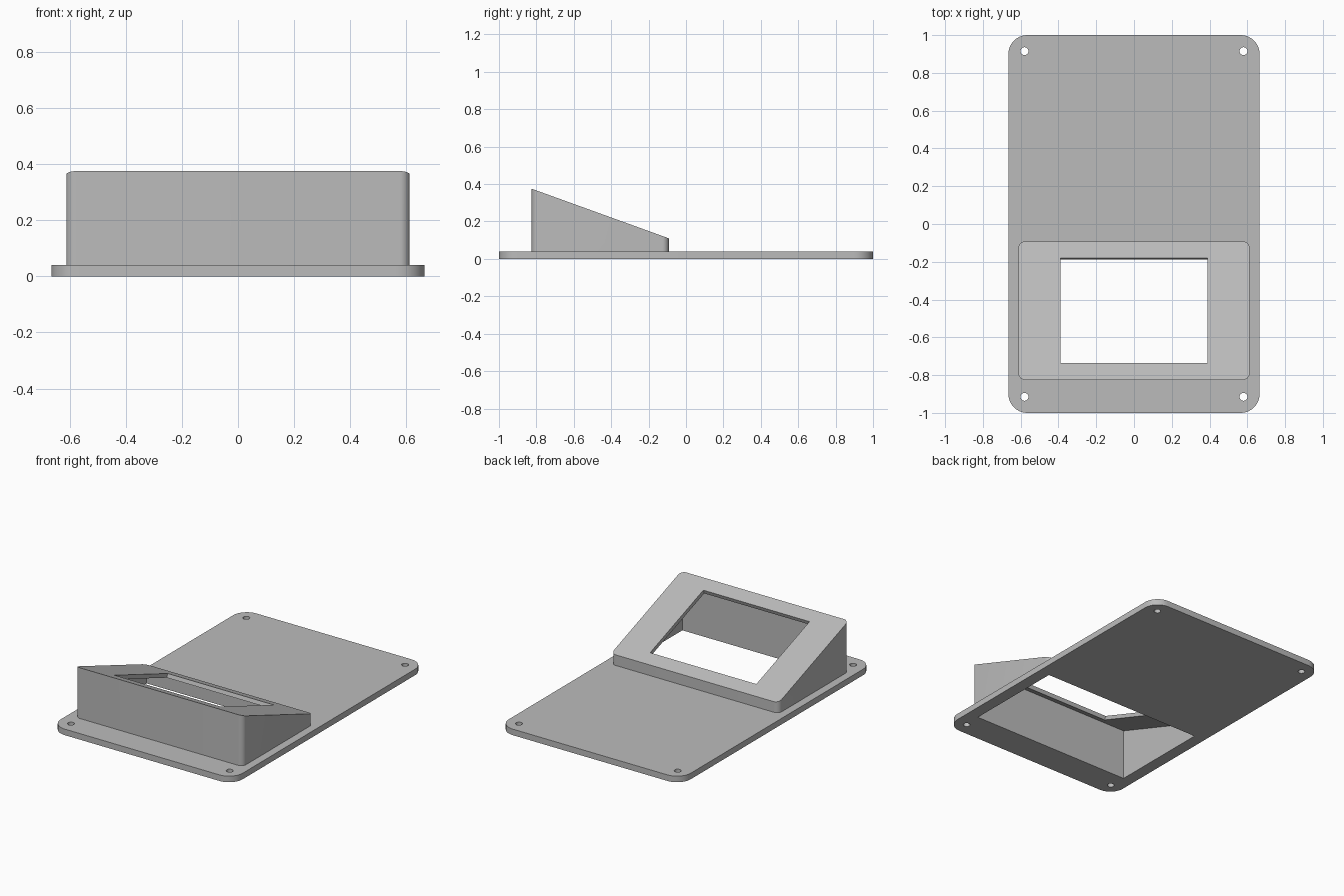
import bpy, bmesh
from math import atan2, cos, sin, pi
from mathutils import Matrix, Vector

cube = bpy.data.objects.get("Cube")
if cube:
    bpy.data.objects.remove(cube, do_unlink=True)

grey = bpy.data.materials.new("plain grey")
grey.use_nodes = True
COLOUR = (0.5, 0.5, 0.5, 1)
grey.diffuse_color = COLOUR
grey.node_tree.nodes["Principled BSDF"].inputs["Base Color"].default_value = COLOUR

# Main sizes
PLATE_TOP = 0.04
FRONT, BACK = -0.825, -0.092
HIGH, LOW = 0.375, 0.11
SLOPE = (LOW - HIGH) / (BACK - FRONT)
TILT = atan2(HIGH - LOW, BACK - FRONT)
WALL = 0.026


def roof(y):
    return HIGH + SLOPE * (y - FRONT)


def outline(x, y0, y1, r, steps=10):
    """Rounded rectangle, counter-clockwise; r = 0 gives sharp corners."""
    corners = [(x, y1), (-x, y1), (-x, y0), (x, y0)]
    if not r:
        return corners
    points = []
    for i, (cx, cy) in enumerate(corners):
        ox = cx - r if cx > 0 else cx + r
        oy = cy - r if cy == y1 else cy + r
        for k in range(steps + 1):
            a = (i + k / steps) * pi / 2
            points.append((ox + r * cos(a), oy + r * sin(a)))
    return points


def prism(name, points, bottom, top):
    """Upright prism whose top height is a function of y."""
    bm = bmesh.new()
    low = [bm.verts.new((x, y, bottom)) for x, y in points]
    high = [bm.verts.new((x, y, top(y))) for x, y in points]
    bm.faces.new(low[::-1])
    bm.faces.new(high)
    for i in range(len(points)):
        j = (i + 1) % len(points)
        bm.faces.new((low[i], low[j], high[j], high[i]))
    mesh = bpy.data.meshes.new(name)
    bm.to_mesh(mesh)
    bm.free()
    obj = bpy.data.objects.new(name, mesh)
    bpy.context.collection.objects.link(obj)
    mesh.materials.append(grey)
    return obj


def cut(obj, cutters):
    bpy.context.view_layer.objects.active = obj
    for cutter in cutters:
        mod = obj.modifiers.new("cut", "BOOLEAN")
        mod.operation = "DIFFERENCE"
        mod.solver = "EXACT"
        mod.object = cutter
        bpy.ops.object.modifier_apply(modifier=mod.name)


# Solid parts
plate = prism("base_plate", outline(0.665, -1, 1, 0.1), 0, lambda y: PLATE_TOP)
hood = prism("sloped_housing", outline(0.612, FRONT, BACK, 0.035), PLATE_TOP, roof)

# Cavity open at the bottom, with an even roof thickness
cavity = prism("cavity_cutter", outline(0.612 - WALL, FRONT + WALL, BACK - WALL, 0),
               -0.1, lambda y: roof(y) - WALL / cos(TILT))

# Window cut square to the slope
y0, y1 = -0.735, -0.18
half = (y1 - y0) / 2 / cos(TILT)
window = prism("window_cutter", outline(0.388, -half, half, 0), -0.06, lambda y: 0.06)
middle = (y0 + y1) / 2
window.data.transform(Matrix.Translation(Vector((0, middle, roof(middle))))
                      @ Matrix.Rotation(-TILT, 4, "X"))

# Screw holes in the plate corners
holes = []
for sx in (-1, 1):
    for sy in (-1, 1):
        hole = prism("hole_cutter", outline(0.021, -0.021, 0.021, 0.0209, 6),
                     -0.1, lambda y: 0.1)
        hole.data.transform(Matrix.Translation((sx * 0.58, sy * 0.915, 0)))
        holes.append(hole)

bpy.context.view_layer.update()
cut(plate, [cavity] + holes)
cut(hood, [cavity, window])
for cutter in [cavity, window] + holes:
    bpy.data.objects.remove(cutter, do_unlink=True)

# Smooth corners, crisp edges
bpy.ops.object.select_all(action="DESELECT")
for obj in (plate, hood):
    obj.select_set(True)
bpy.context.view_layer.objects.active = plate
bpy.ops.object.shade_smooth_by_angle(angle=pi / 6)
